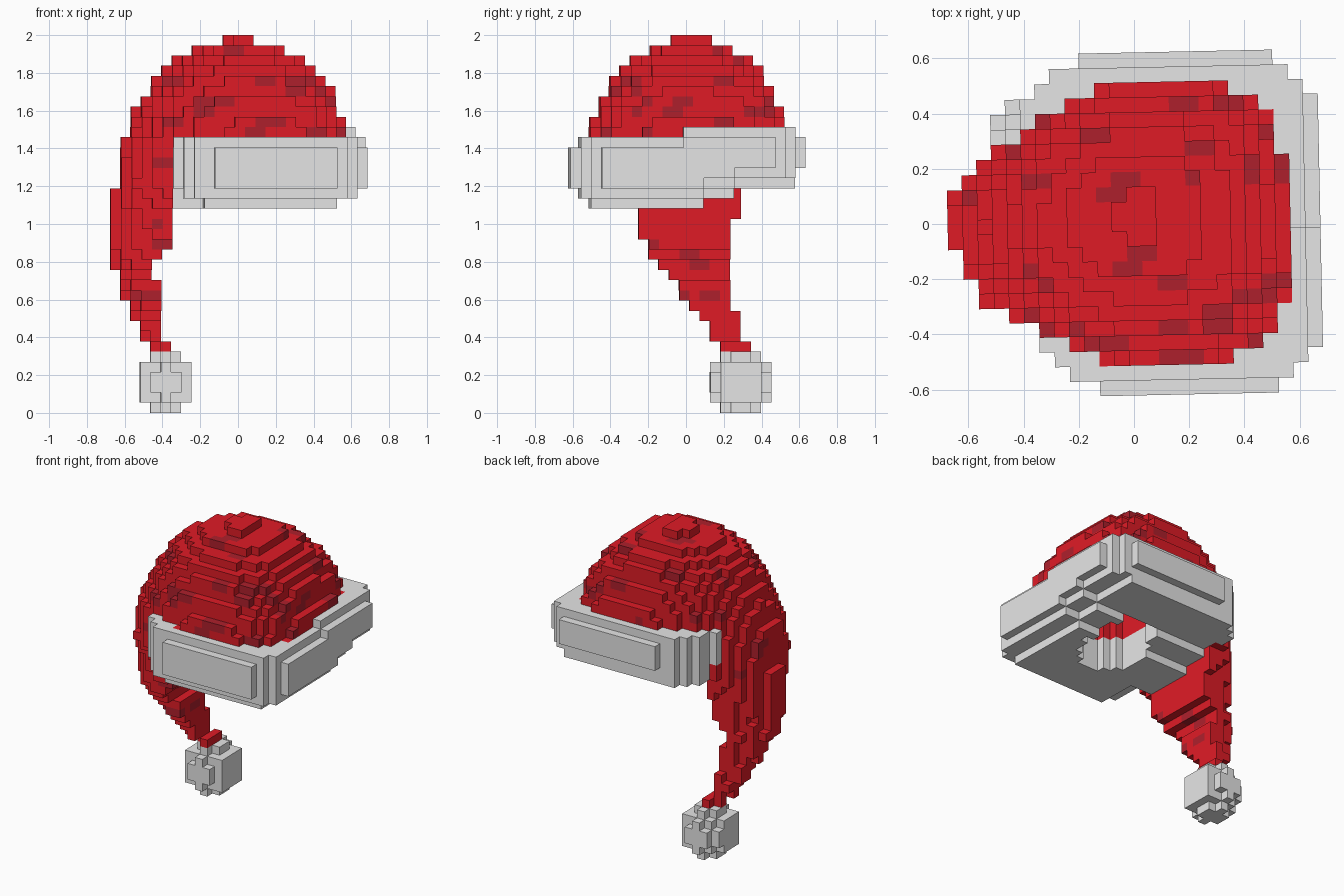
import bpy, bmesh, math, random
from mathutils import Matrix

random.seed(4)
S = 2 / 37                      # block size
NX, NY, NZ = 12, 11, 37         # half counts in x and y, layers in z

old = bpy.data.objects.get("Cube")
if old:
    bpy.data.objects.remove(old, do_unlink=True)


def material(name, rgb):
    m = bpy.data.materials.new(name)
    m.use_nodes = True
    m.diffuse_color = (*rgb, 1)
    m.node_tree.nodes["Principled BSDF"].inputs["Base Color"].default_value = (*rgb, 1)
    return m


RED = material("red_felt", (0.74, 0.011, 0.019))
DARK = material("dark_red_felt", (0.42, 0.014, 0.025))
WHITE = material("white_fur", (0.79, 0.79, 0.79))


# Shape rules: each says whether a block centre lies inside a part
def in_crown(x, y, z):
    h = max(0, (z - 1.4) / 0.582)
    mid = 0.12 * (1 - h)        # the crown leans towards the tail as it rises
    n, rx = (3.1, 0.565 - mid) if x > mid else (2, 0.575 + mid)
    plan = (abs((x - mid) / rx) ** n + abs((y - 0.027 * h) / 0.52) ** n) ** (2 / n)
    if z < 1.4:
        return z > 1.32 and plan < 0.5
    return plan + h * h <= 1


def in_band(x, y, z):
    # Bottom and top step up towards the back, edges step in
    k = round(z / S - 0.5)
    low = k - (20 + (y > 0.1) + (y > 0.25))
    high = 26 + (y >= 0) - k
    if low < 0 or high < 0:
        return False
    if low == 0 and not (x < 0.52 and -0.51 < y < 0.56):
        return False
    if (low == 1 or high == 0) and not (x < 0.62 and abs(y) < 0.56):
        return False
    if low < 2 and y < -0.25 and x < -0.19 - 0.11 * low:
        return False
    n, rx = (4, 0.59) if x > 0.1 else (2.3, 0.62 if y > 0 else 0.55)
    return abs((x - 0.1) / rx) ** n + abs(y / 0.64) ** n <= 1


# Tail stations: height, outer x, inner x, front y, back y
TAIL = [(1.6, -.54, -.3, -.25, .25), (1.45, -.61, -.3, -.37, .35),
        (1.2, -.65, -.34, -.37, .35), (1.1, -.67, -.34, -.28, .29),
        (.9, -.67, -.35, -.22, .25), (.78, -.67, -.44, -.16, .24),
        (.7, -.63, -.43, -.06, .24), (.62, -.61, -.42, -.01, .24),
        (.45, -.53, -.41, .12, .3), (.32, -.42, -.345, .2, .34)]


def in_tail(x, y, z):
    for a, b in zip(TAIL, TAIL[1:]):
        if b[0] <= z <= a[0]:
            t = (z - b[0]) / (a[0] - b[0])
            x0, x1, y0, y1 = [q + (p - q) * t for p, q in zip(a[1:], b[1:])]
            u = (x1 - x) / (x1 - x0)
            v = abs(y - (y0 + y1) / 2) / ((y1 - y0) / 2)
            return u >= 0 and u ** 1.9 + v ** 1.9 <= 1
    return False


def in_pompom(x, y, z):
    return math.hypot((x + 0.378) / 0.15, (y - 0.297) / 0.166, (z - 0.162) / 0.166) <= 1


def in_hollow(x, y, z):
    return z < 1.52 and math.hypot((x - 0.17) / 0.21, (y - 0.01) / 0.25) < 1


# Fill the block grid, earlier rules win
RULES = [("pompom", in_pompom), ("tail", in_tail),
         ("crown", in_crown), ("fur_band", in_band)]
blocks = {}
for i in range(-NX, NX + 1):
    for j in range(-NY, NY + 1):
        for k in range(NZ):
            p = (i * S, j * S, (k + 0.5) * S)
            if in_hollow(*p):
                continue
            for name, rule in RULES:
                if rule(*p):
                    blocks[i, j, k] = name
                    break

# Dark patches: spots seen along one axis mark the first block met
FRONT = [(-.33, 1.74), (.16, 1.77), (.3, 1.69), (-.1, 1.64), (-.17, 1.58),
         (-.2, 1.63), (.12, 1.56), (.2, 1.55), (.1, 1.5), (.43, 1.5),
         (-.33, 1.54), (-.4, 1.33), (-.42, .9), (-.44, .62)]
SIDE = [(-.03, 1.64), (.2, 1.75), (-.3, 1.73), (.37, 1.57), (0, .85),
        (.06, .78), (.15, .62), (-.1, 1.57)]
TOP = [(.2, .43), (.33, .44), (-.15, .32), (.25, .27), (-.03, .16),
       (-.09, .11), (-.33, .14), (0, -.1), (-.05, -.15), (.15, -.21),
       (.5, -.2), (.48, -.29), (.3, -.35), (-.33, .37)]
dark = set()


def mark(spots, axis, nearest):
    for a, b in spots:
        cell = [math.floor(a / S), round(b / S if axis == 2 else b / S - 0.5)]
        for step in (0, 1):
            want = [cell[0] + step, cell[1]]
            hits = [c for c in blocks
                    if [c[n] for n in range(3) if n != axis] == want]
            if hits:
                dark.add(nearest(hits, key=lambda c: c[axis]))


mark(FRONT, 1, min)
mark(SIDE, 0, max)
mark(TOP, 2, max)
for c in sorted(blocks):
    if (c[1] > 2 or c[0] < -7) and random.random() < 0.025:
        dark.update((c, (c[0], c[1] + 1, c[2])))

# Skin each part with the block faces that are exposed
SIDES = [(axis, sign) for axis in range(3) for sign in (-1, 1)]


def skin(part, mats):
    bm = bmesh.new()
    corners = {}

    def vert(key):
        if key not in corners:
            corners[key] = bm.verts.new(((key[0] - 0.5) * S, (key[1] - 0.5) * S, key[2] * S))
        return corners[key]

    for c, name in blocks.items():
        if name != part:
            continue
        for axis, sign in SIDES:
            near = list(c)
            near[axis] += sign
            if tuple(near) in blocks:
                continue
            loop = []
            for du, dv in ((0, 0), (1, 0), (1, 1), (0, 1)):
                q = list(c)
                q[axis] += sign > 0
                q[(axis + 1) % 3] += du
                q[(axis + 2) % 3] += dv
                loop.append(vert(tuple(q)))
            face = bm.faces.new(loop if sign > 0 else loop[::-1])
            face.material_index = int(len(mats) > 1 and c in dark)
    bm.transform(Matrix.Rotation(math.radians(1.2), 4, 'Z'))
    mesh = bpy.data.meshes.new(part)
    bm.to_mesh(mesh)
    bm.free()
    for m in mats:
        mesh.materials.append(m)
    bpy.context.collection.objects.link(bpy.data.objects.new(part, mesh))


skin("crown", [RED, DARK])
skin("tail", [RED, DARK])
skin("fur_band", [WHITE])
skin("pompom", [WHITE])
